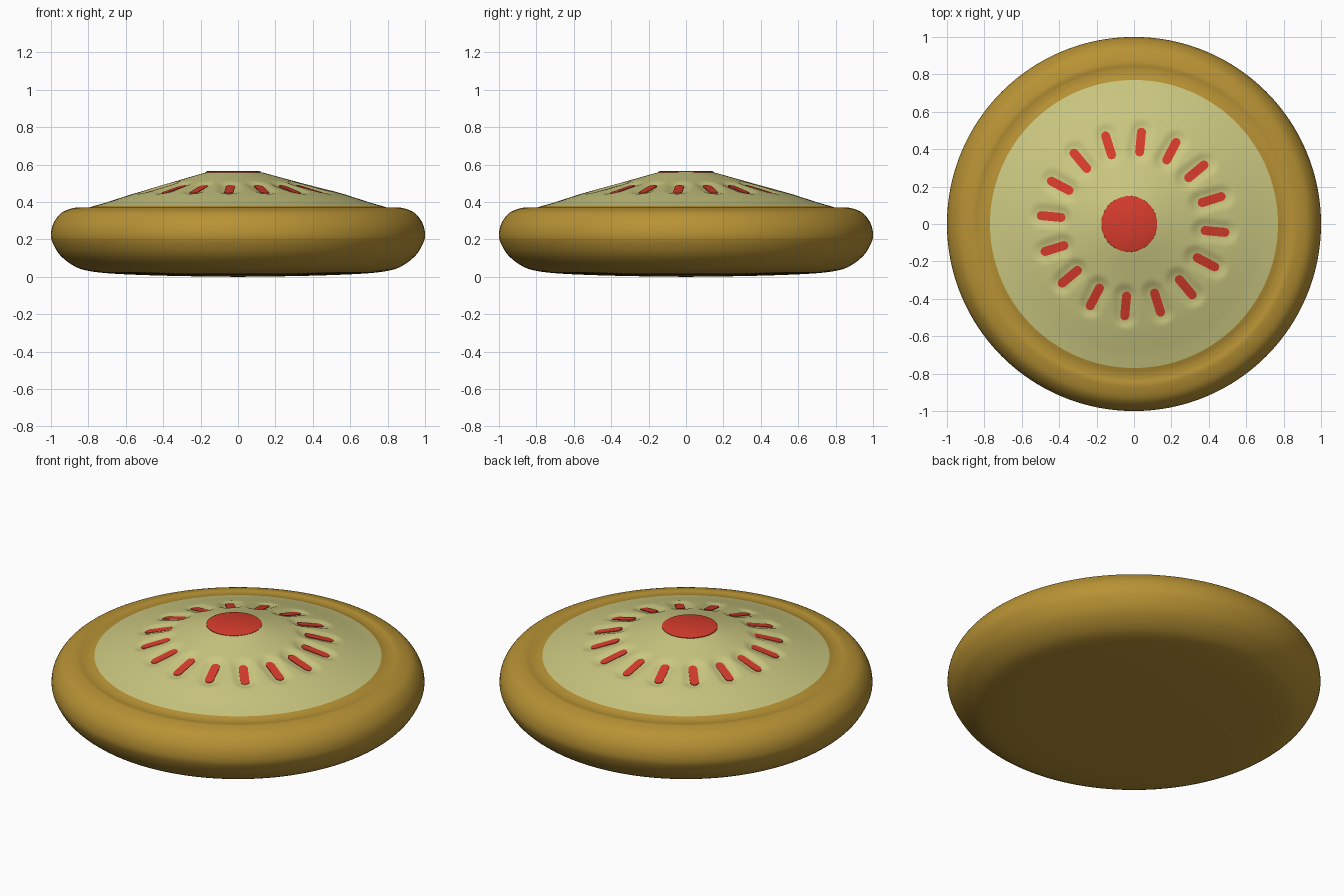
import bpy, bmesh, math
from mathutils import Vector

if "Cube" in bpy.data.objects:
    bpy.data.objects.remove(bpy.data.objects["Cube"])

SEEDS = 16
SEED_ANGLE = math.radians(84.8)
SEED_IN, SEED_OUT, SEED_HALF = 0.387, 0.493, 0.024
DENT = 0.012


def material(name, color):
    m = bpy.data.materials.new(name)
    m.diffuse_color = (*color, 1)
    m.use_nodes = True
    m.node_tree.nodes["Principled BSDF"].inputs["Base Color"].default_value = m.diffuse_color
    return m


def smooth_curve(pts, n):
    # Catmull-Rom through the profile points
    p = [pts[0]] + pts + [pts[-1]]
    out = []
    for i in range(1, len(p) - 2):
        a, b, c, d = (Vector(q) for q in p[i - 1:i + 3])
        for k in range(n):
            t = k / n
            out.append(0.5 * (2 * b + (c - a) * t + (2 * a - 5 * b + 4 * c - d) * t * t
                              + (3 * b - a - 3 * c + d) * t ** 3))
    return out + [Vector(pts[-1])]


def add_object(name, bm, mat, angle=40):
    bmesh.ops.recalc_face_normals(bm, faces=bm.faces)
    me = bpy.data.meshes.new(name)
    bm.to_mesh(me)
    bm.free()
    me.materials.append(mat)
    ob = bpy.data.objects.new(name, me)
    bpy.context.collection.objects.link(ob)
    bpy.ops.object.select_all(action='DESELECT')
    ob.select_set(True)
    bpy.context.view_layer.objects.active = ob
    bpy.ops.object.shade_smooth_by_angle(angle=math.radians(angle))
    return ob


def lathe(name, profile, mat, seg, warp=None, angle=40):
    bm = bmesh.new()
    rings = []
    for r, z in profile:
        ring = []
        for k in range(seg):
            a = 2 * math.pi * k / seg
            co = Vector((r * math.cos(a), r * math.sin(a), z))
            ring.append(bm.verts.new(warp(co, r, a) if warp else co))
        rings.append(ring)
    for lo, hi in zip(rings, rings[1:]):
        for k in range(seg):
            j = (k + 1) % seg
            bm.faces.new((lo[k], lo[j], hi[j], hi[k]))
    bmesh.ops.remove_doubles(bm, verts=bm.verts, dist=1e-5)
    return add_object(name, bm, mat, angle)


tan = material("tan", (0.48, 0.29, 0.035))
green = material("pale_green", (0.60, 0.58, 0.22))
red = material("red", (0.68, 0.045, 0.025))

# Rounded base with a shallow groove around the filling
base = [(0, 0), (0.35, 0.005), (0.65, 0.016), (0.8, 0.032), (0.88, 0.06), (0.95, 0.115),
        (0.99, 0.18), (1, 0.23), (0.985, 0.29), (0.94, 0.345), (0.87, 0.37),
        (0.83, 0.368), (0.80, 0.37), (0.77, 0.379)]
lathe("base", smooth_curve(base, 5), tan, 128)


# Domed top with a soft dent around each seed
def dome_warp(co, r, a):
    step = 2 * math.pi / SEEDS
    off = (a - SEED_ANGLE + step / 2) % step - step / 2
    u, v = r * math.cos(off), r * math.sin(off)
    du = max(SEED_IN - u, 0, u - SEED_OUT)
    t = min(max(1 - (math.hypot(du, v) - SEED_HALF) / 0.05, 0), 1)
    co.z -= DENT * t * t * (3 - 2 * t)
    co.x -= 0.025 * max(0, 1 - r / 0.5) ** 0.5
    return co


dome = [(0.77, 0.379), (0.7, 0.399), (0.62, 0.425), (0.55, 0.447), (0.44, 0.478),
        (0.33, 0.508), (0.23, 0.536), (0.15, 0.558), (0.12, 0.562), (0, 0.562)]
lathe("dome_top", smooth_curve(dome, 8), green, 256, dome_warp)

# Round red centre
lathe("centre_disc", [(0.15, 0.552), (0.149, 0.561), (0.14, 0.565), (0, 0.565)], red, 64).location.x = -0.025

# Rounded red seeds lying in the dents
for i in range(SEEDS):
    a = SEED_ANGLE + i * 2 * math.pi / SEEDS
    bm = bmesh.new()
    loop = []
    for cu, start in ((SEED_OUT, -90), (SEED_IN, 90)):
        for k in range(9):
            t = math.radians(start + k * 22.5)
            u, v = cu + SEED_HALF * math.cos(t), SEED_HALF * math.sin(t)
            z = 0.478 - 0.277 * (u - 0.44) - DENT + 0.003
            x, y = u * math.cos(a) - v * math.sin(a), u * math.sin(a) + v * math.cos(a)
            loop.append(bm.verts.new((x - 0.005, y, z)))
    face = bm.faces.new(loop)
    ext = bmesh.ops.extrude_face_region(bm, geom=[face], use_keep_orig=True)
    for v in ext["geom"]:
        if isinstance(v, bmesh.types.BMVert):
            v.co.z -= 0.01
    add_object(f"seed_{i + 1}", bm, red)
